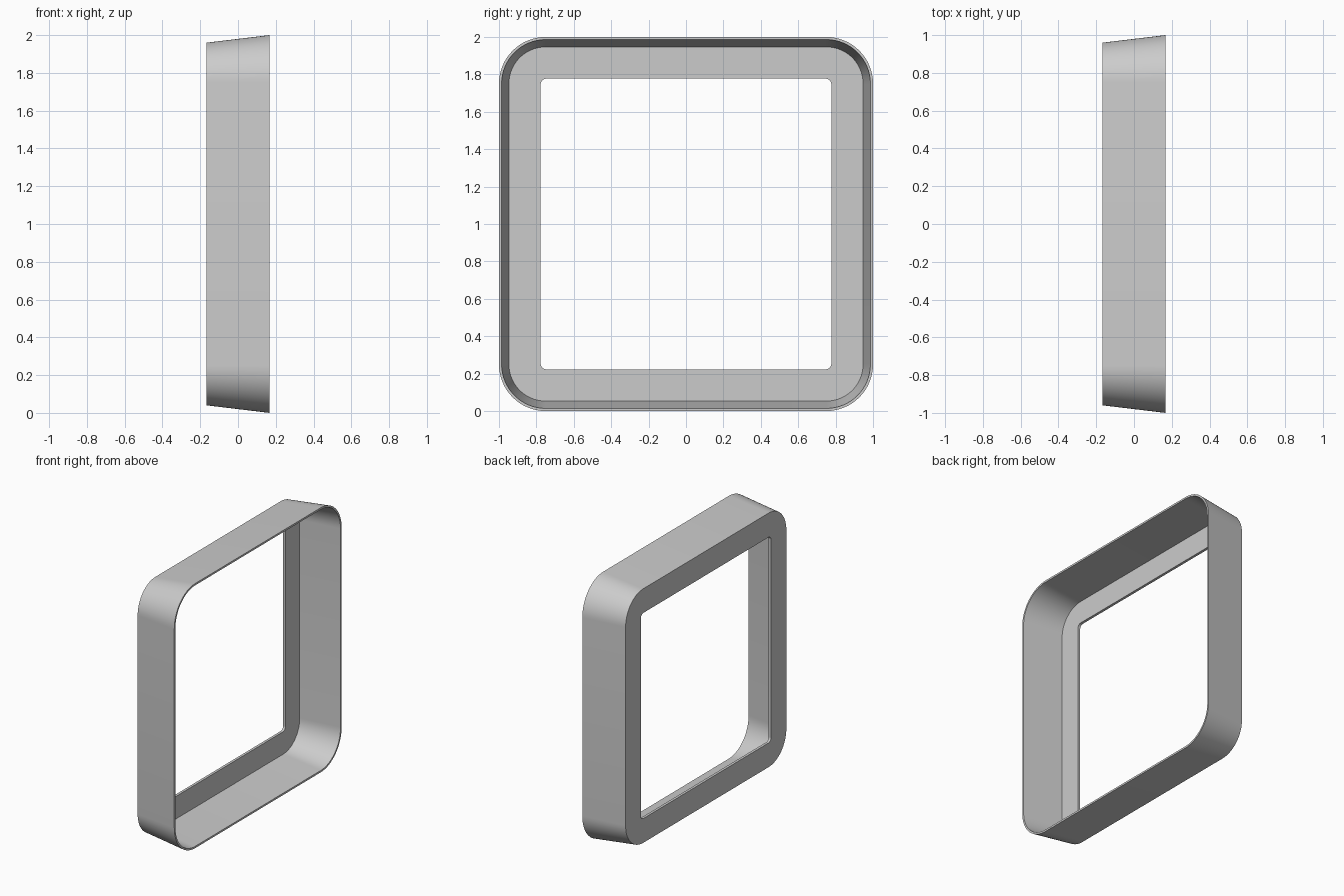
import bpy, bmesh, math

cube = bpy.data.objects.get("Cube")
if cube:
    bpy.data.objects.remove(cube, do_unlink=True)

grey = bpy.data.materials.new("plain grey")
grey.use_nodes = True
COLOUR = (0.6, 0.6, 0.6, 1)
grey.diffuse_color = COLOUR
grey.node_tree.nodes["Principled BSDF"].inputs["Base Color"].default_value = COLOUR

STEPS = 16   # segments in each rounded corner


def rounded_square(x, half, radius):
    """Outline in the YZ plane, centred at z = 1."""
    points = []
    for corner in range(4):
        middle = math.pi / 4 + corner * math.pi / 2
        cy = math.copysign(half - radius, math.cos(middle))
        cz = math.copysign(half - radius, math.sin(middle))
        for i in range(STEPS + 1):
            a = (corner + i / STEPS) * math.pi / 2
            points.append((x, cy + radius * math.cos(a), 1 + cz + radius * math.sin(a)))
    return points


# Cross-section loop: x, half width, corner radius
SECTION = [
    (0.167, 1.0, 0.25),      # outer lip
    (-0.167, 0.96, 0.21),    # outer back edge
    (-0.167, 0.777, 0.03),   # opening, back edge
    (-0.147, 0.777, 0.03),   # opening, inner edge
    (-0.147, 0.947, 0.197),  # foot of the inner wall
    (0.167, 0.986, 0.236),   # inner lip
]

# Flanged frame: bridge the outlines into a closed ring
bm = bmesh.new()
rings = [[bm.verts.new(p) for p in rounded_square(*s)] for s in SECTION]
for k, ring in enumerate(rings):
    following = rings[(k + 1) % len(rings)]
    for i in range(len(ring)):
        j = (i + 1) % len(ring)
        bm.faces.new((ring[i], ring[j], following[j], following[i]))
bmesh.ops.recalc_face_normals(bm, faces=bm.faces)

mesh = bpy.data.meshes.new("flanged_frame")
bm.to_mesh(mesh)
bm.free()
mesh.materials.append(grey)
frame = bpy.data.objects.new("flanged_frame", mesh)
bpy.context.collection.objects.link(frame)

bpy.context.view_layer.objects.active = frame
frame.select_set(True)
bpy.ops.object.shade_smooth_by_angle(angle=math.radians(30))
